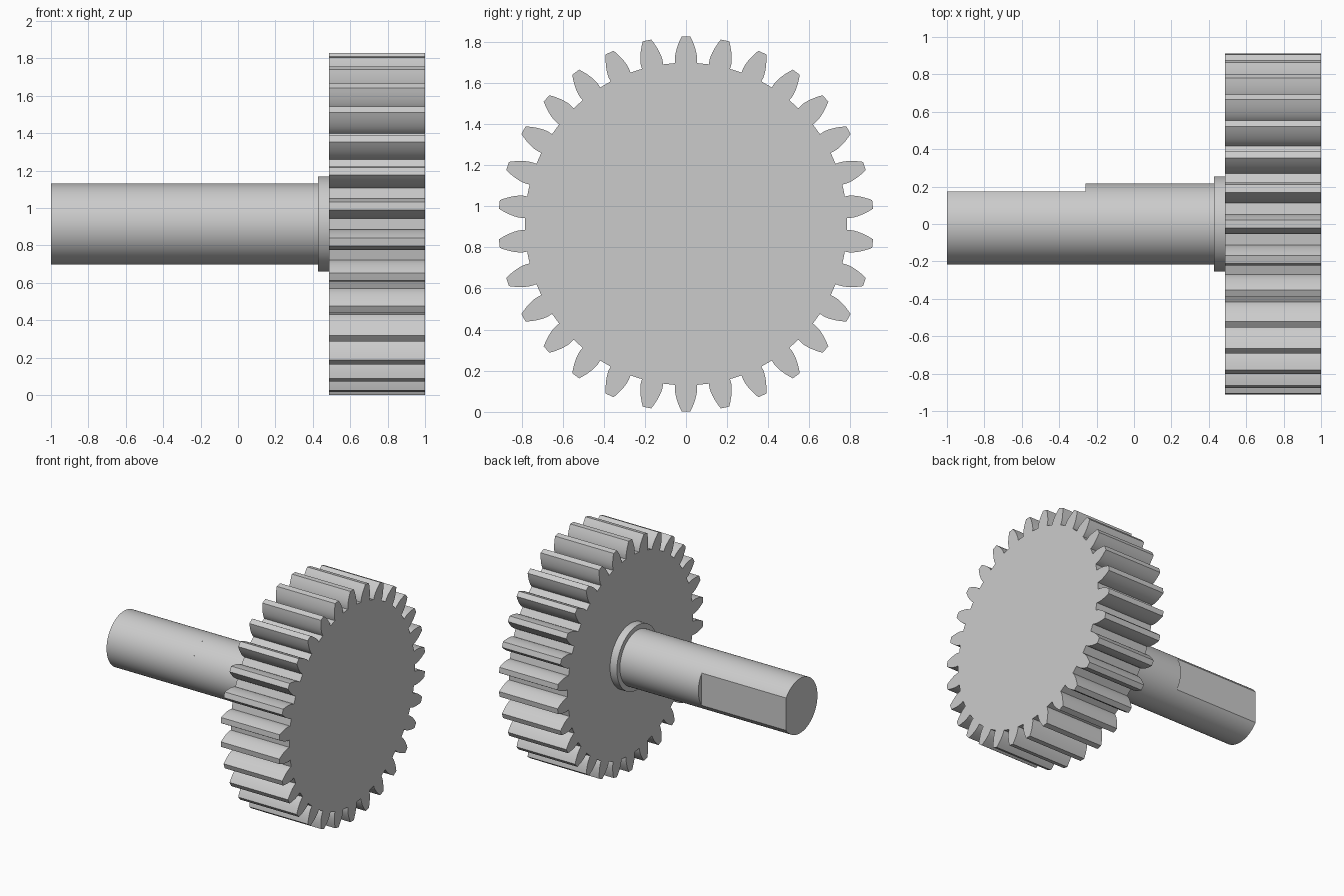
import bpy, bmesh
from math import acos, tan, sin, cos, radians, pi, tau

cube = bpy.data.objects.get("Cube")
if cube:
    bpy.data.objects.remove(cube, do_unlink=True)

steel = bpy.data.materials.new("light_grey_steel")
steel.use_nodes = True
GREY = (0.6, 0.6, 0.6, 1)
steel.diffuse_color = GREY
steel.node_tree.nodes["Principled BSDF"].inputs["Base Color"].default_value = GREY

TIP = 0.914          # outer gear radius, also the axle height
TEETH = 30


def extrude_x(name, profile, x0, x1, end_cap=True, sharp=30):
    """Prism along x from a closed (y, z) outline around the axle."""
    bm = bmesh.new()
    near, far = [[bm.verts.new((x, y, z + TIP)) for y, z in profile] for x in (x0, x1)]
    n = len(profile)
    for i in range(n):
        j = (i + 1) % n
        bm.faces.new((near[i], near[j], far[j], far[i]))
    bm.faces.new(near[::-1])
    if end_cap:
        bm.faces.new(far)
    bmesh.ops.recalc_face_normals(bm, faces=bm.faces)
    mesh = bpy.data.meshes.new(name)
    bm.to_mesh(mesh)
    bm.free()
    mesh.materials.append(steel)
    obj = bpy.data.objects.new(name, mesh)
    bpy.context.collection.objects.link(obj)
    bpy.ops.object.select_all(action="DESELECT")
    obj.select_set(True)
    bpy.context.view_layer.objects.active = obj
    bpy.ops.object.shade_smooth_by_angle(angle=radians(sharp))
    return obj


def arc(radius, start=0.0, end=tau, steps=96, closed=False):
    """Points on an arc, measured from +y; closed includes the end point."""
    return [(radius * cos(a), radius * sin(a))
            for a in (start + (end - start) * i / steps
                      for i in range(steps + closed))]


def gear_outline():
    """Involute spur gear outline with one tooth pointing straight up."""
    module = 2 * TIP / (TEETH + 2)
    pitch = module * TEETH / 2
    root = pitch - 1.25 * module
    pressure = radians(20)
    base = pitch * cos(pressure)

    def half_angle(r):
        a = acos(min(1, base / r))
        return pi / (2 * TEETH) + tan(pressure) - pressure - (tan(a) - a)

    steps = 6
    radii = [root] + [base + (TIP - base) * i / steps for i in range(steps + 1)]
    flank = [(r, half_angle(max(r, base))) for r in radii]
    tooth = [(r, -a) for r, a in flank] + [(TIP, 0)] + [(r, a) for r, a in flank[::-1]]
    return [(r * cos(a + c), r * sin(a + c))
            for c in (pi / 2 + tau * t / TEETH for t in range(TEETH))
            for r, a in tooth]


# Gear wheel and the collar behind it
extrude_x("gear_wheel", gear_outline(), 0.487, 1.0, sharp=25)
extrude_x("collar", arc(0.255), 0.427, 0.487)

# Round shaft, then its end with a flat milled on the back
SHAFT, FLAT = 0.217, 0.175
extrude_x("shaft", arc(SHAFT), -0.26, 0.427)
cut = acos(FLAT / SHAFT)
extrude_x("flatted_shaft_end", arc(SHAFT, cut, tau - cut, 80, True), -1.0, -0.26,
          end_cap=False)
